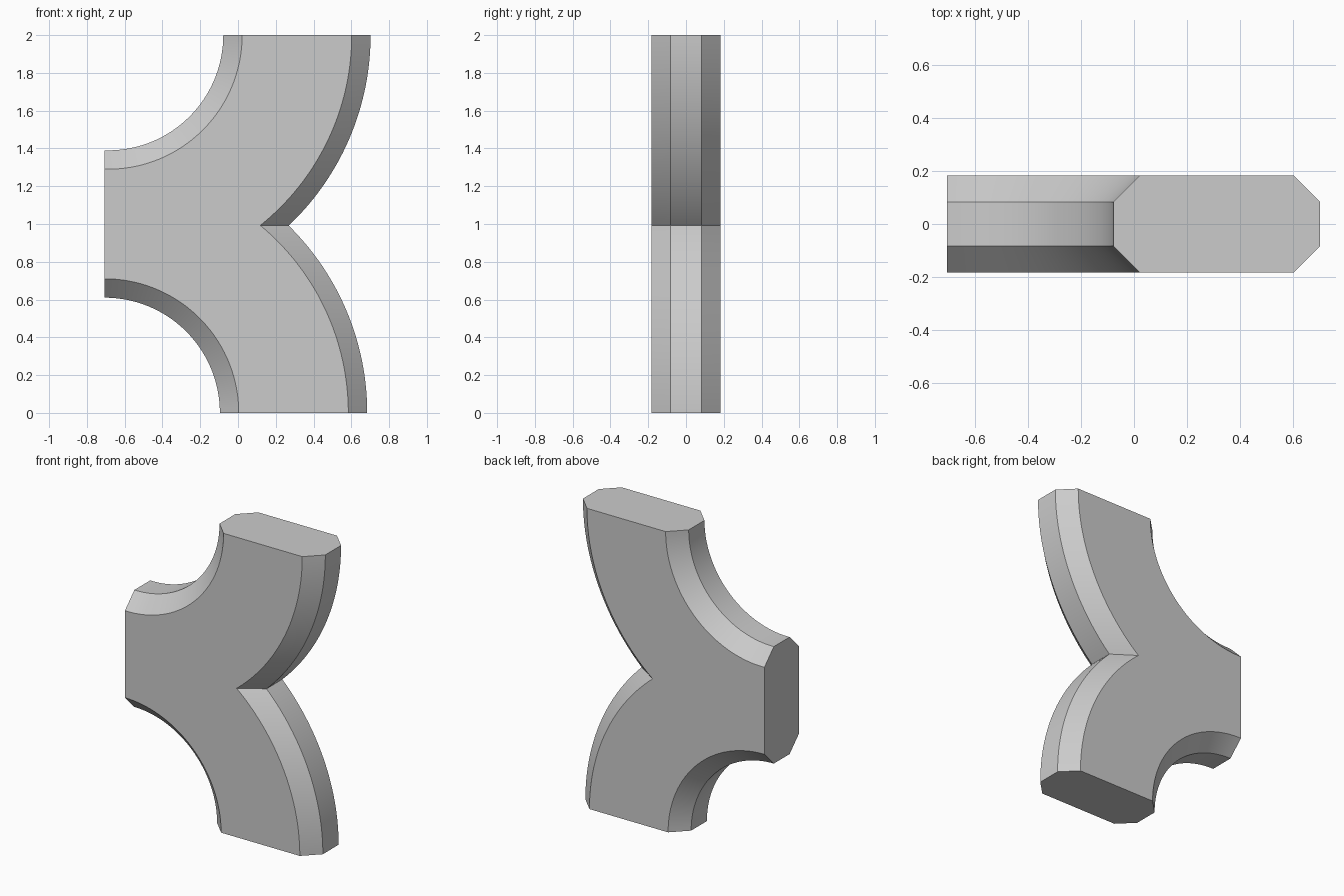
import bpy, bmesh
from math import sin, cos, atan2, pi, sqrt

if "Cube" in bpy.data.objects:
    bpy.data.objects.remove(bpy.data.objects["Cube"])

UP, LOW = (-0.688, 2.0), (-0.706, 0.0)   # bend centres (x, z) of the two elbows
LEFT = -0.706                            # flat end shared by both elbows
R_IN, R_OUT = 0.61, 1.39                 # inner and outer bend radii
HALF, CHAMFER = 0.183, 0.10
STEPS = 40


def arc(centre, r, a0, a1):
    return [(centre[0] + r * cos(a0 + (a1 - a0) * i / STEPS),
             centre[1] + r * sin(a0 + (a1 - a0) * i / STEPS)) for i in range(STEPS + 1)]


def outline(inset):
    """Silhouette of two merged quarter bends, narrowed by inset."""
    ri, ro = R_IN + inset, R_OUT - inset
    # notch where the two outer arcs meet
    dx, dz = UP[0] - LOW[0], UP[1] - LOW[1]
    d = sqrt(dx * dx + dz * dz)
    h = sqrt(ro * ro - d * d / 4)
    nx = (UP[0] + LOW[0]) / 2 + h * dz / d
    nz = (UP[1] + LOW[1]) / 2 - h * dx / d
    low_end = atan2(nz - LOW[1], nx - LOW[0])
    up_start = atan2(nz - UP[1], nx - UP[0])
    return (arc(LOW, ri, pi / 2, 0)
            + arc(LOW, ro, 0, low_end)
            + arc(UP, ro, up_start, 0)[1:]
            + arc(UP, ri, 0, -pi / 2)
            + [(LEFT, UP[1] - ri)])


# Stack of outlines through the thickness: chamfered, full, full, chamfered
bm = bmesh.new()
layers = [(-HALF, CHAMFER), (CHAMFER - HALF, 0), (HALF - CHAMFER, 0), (HALF, CHAMFER)]
rings = [[bm.verts.new((x, y, z)) for x, z in outline(inset)] for y, inset in layers]
for a, b in zip(rings, rings[1:]):
    for i in range(len(a)):
        j = (i + 1) % len(a)
        bm.faces.new((a[i], a[j], b[j], b[i]))
bm.faces.new(rings[0])
bm.faces.new(rings[-1][::-1])
bmesh.ops.recalc_face_normals(bm, faces=bm.faces)

mesh = bpy.data.meshes.new("branched_pipe")
bm.to_mesh(mesh)
bm.free()
obj = bpy.data.objects.new("branched_pipe", mesh)
bpy.context.collection.objects.link(obj)

# Smooth bends, crisp chamfers
bpy.context.view_layer.objects.active = obj
obj.select_set(True)
bpy.ops.object.shade_smooth_by_angle(angle=pi / 6)
